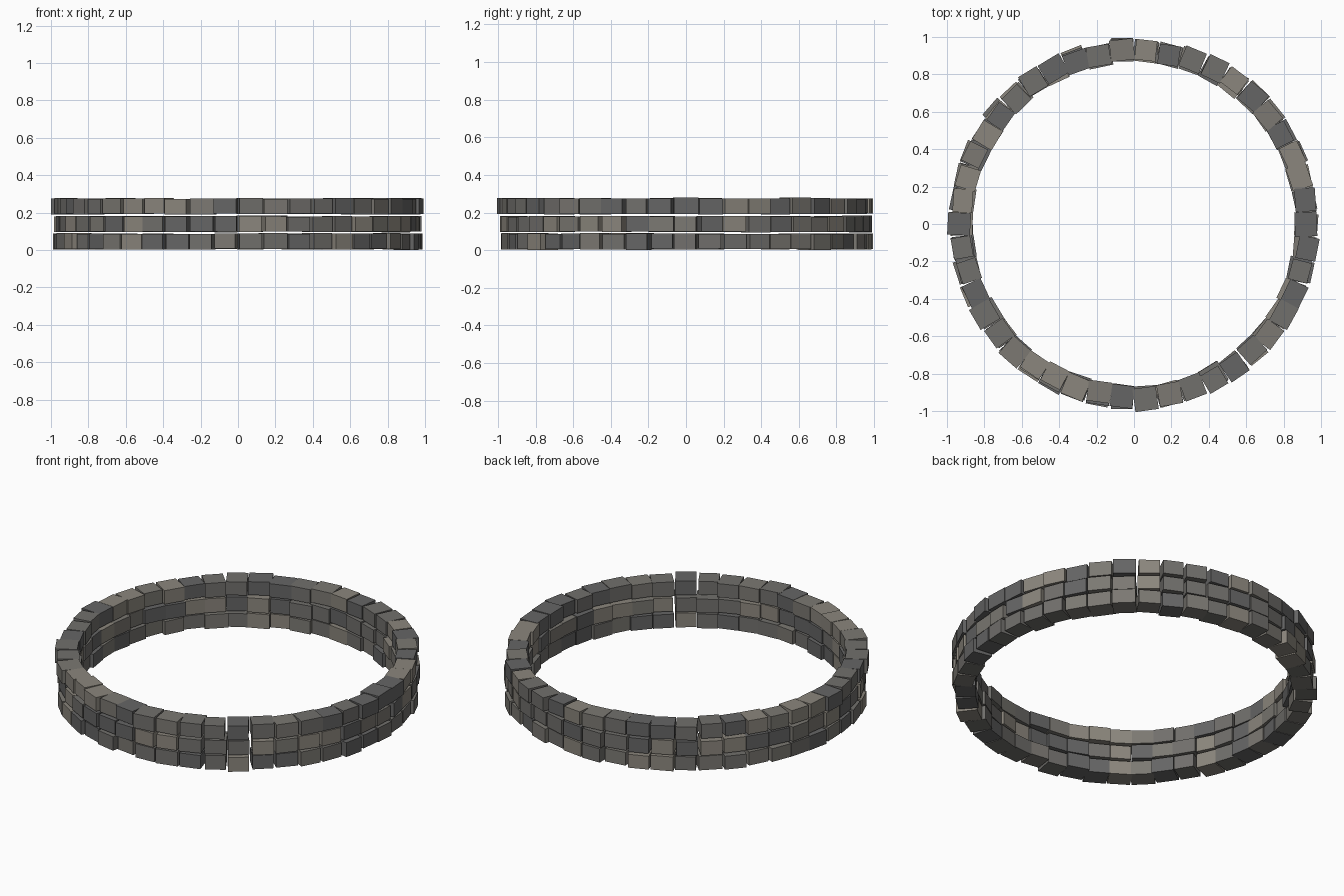
import bpy, bmesh, math, random
from mathutils import Matrix

if "Cube" in bpy.data.objects:
    bpy.data.objects.remove(bpy.data.objects["Cube"])

random.seed(7)
COUNT = 46          # stones per course
RADIUS = 0.926      # ring centre line

# Stone shades, dark grey to warm light grey
SHADES = [(0.13, 0.13, 0.13), (0.165, 0.16, 0.15),
          (0.20, 0.19, 0.17), (0.26, 0.24, 0.205)]
mats = []
for i, c in enumerate(SHADES):
    m = bpy.data.materials.new(f"stone_shade_{i}")
    m.diffuse_color = (*c, 1)
    m.use_nodes = True
    m.node_tree.nodes["Principled BSDF"].inputs["Base Color"].default_value = m.diffuse_color
    mats.append(m)


def add_stone(bm, angle, radius, size, z, yaw, shade):
    """One block, length along the ring, depth along the radius."""
    mat = (Matrix.Rotation(angle, 4, 'Z')
           @ Matrix.Translation((radius, 0, z))
           @ Matrix.Rotation(yaw, 4, 'Z')
           @ Matrix.Diagonal((*size, 1)))
    verts = bmesh.ops.create_cube(bm, size=1, matrix=mat)["verts"]
    for f in {f for v in verts for f in v.link_faces}:
        f.material_index = shade


# Three courses of loose stones, joints lined up
for name, z in (("bottom_course", 0.046), ("middle_course", 0.139),
                ("top_course", 0.234)):
    bm = bmesh.new()
    for k in range(COUNT):
        size = (random.uniform(0.104, 0.124), random.uniform(0.111, 0.131),
                random.uniform(0.079, 0.087))
        add_stone(bm, k * math.tau / COUNT + random.uniform(-0.004, 0.004),
                  RADIUS + random.uniform(-0.012, 0.012), size,
                  z + random.uniform(-0.002, 0.002),
                  random.uniform(-0.08, 0.08), random.randrange(len(mats)))
    me = bpy.data.meshes.new(name)
    bm.to_mesh(me)
    bm.free()
    for m in mats:
        me.materials.append(m)
    bpy.context.collection.objects.link(bpy.data.objects.new(name, me))
